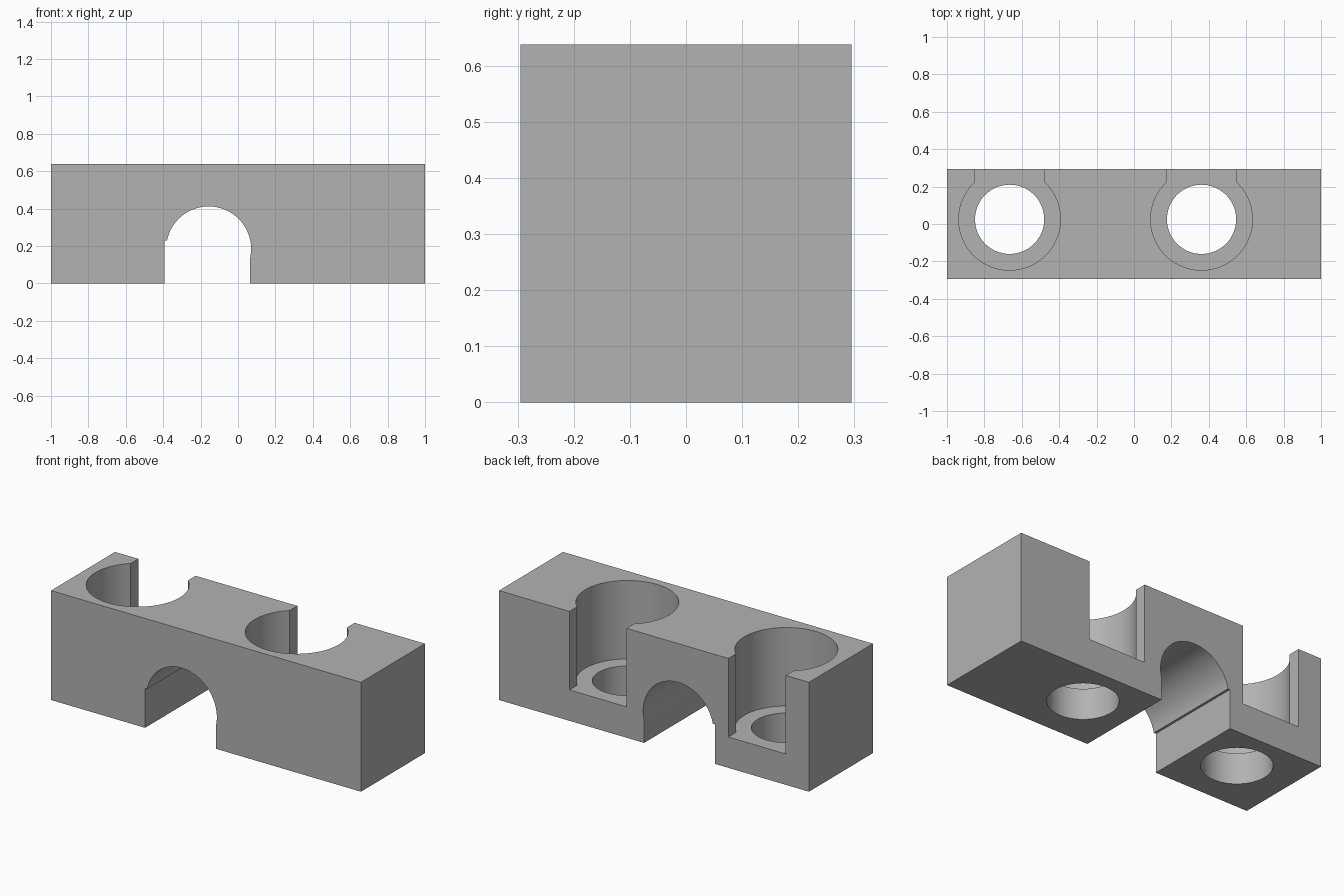
import bpy, bmesh
from math import sin, cos, pi, asin, acos
from mathutils import Vector

cube = bpy.data.objects.get("Cube")
if cube:
    bpy.data.objects.remove(cube, do_unlink=True)

grey = bpy.data.materials.new("plain grey")
grey.use_nodes = True
colour = (0.448, 0.448, 0.448, 1)
grey.diffuse_color = colour
grey.node_tree.nodes["Principled BSDF"].inputs["Base Color"].default_value = colour

DEPTH, HEIGHT = 0.295, 0.638


def arc(cx, cy, r, start, end, steps=64):
    return [(cx + r * cos(start + (end - start) * i / steps),
             cy + r * sin(start + (end - start) * i / steps)) for i in range(steps + 1)]


def prism(name, outline, low, high, along_y=False):
    """Extrude a flat outline along z, or along y for an x-z outline."""
    def place(p, h):
        return Vector((p[0], h, p[1])) if along_y else Vector((p[0], p[1], h))
    bm = bmesh.new()
    base = bm.faces.new([bm.verts.new(place(p, low)) for p in outline])
    top = bmesh.ops.extrude_face_region(bm, geom=[base])["geom"]
    bmesh.ops.translate(bm, vec=place((0, 0), high - low),
                        verts=[v for v in top if isinstance(v, bmesh.types.BMVert)])
    bmesh.ops.recalc_face_normals(bm, faces=bm.faces)
    mesh = bpy.data.meshes.new(name)
    bm.to_mesh(mesh)
    bm.free()
    mesh.materials.append(grey)
    obj = bpy.data.objects.new(name, mesh)
    bpy.context.collection.objects.link(obj)
    return obj


def cut(target, cutter):
    cutter.hide_render = True
    mod = target.modifiers.new("cut", "BOOLEAN")
    mod.operation, mod.solver, mod.object = "DIFFERENCE", "EXACT", cutter
    bpy.context.view_layer.objects.active = target
    bpy.ops.object.modifier_apply(modifier=mod.name)
    bpy.data.objects.remove(cutter, do_unlink=True)


# Solid block
block = prism("clamp_block", [(-1, -DEPTH), (1, -DEPTH), (1, DEPTH), (-1, DEPTH)], 0, HEIGHT)

# Arched channel with slightly offset straight walls
cx, cz, r = -0.157, 0.185, 0.227
left, right, step = -0.393, 0.064, 0.23
channel = [(left, -0.1), (right, -0.1)]
channel += arc(cx, cz, r, -acos((right - cx) / r), pi - asin((step - cz) / r))
channel += [(left, step)]
cut(block, prism("channel_cutter", channel, -0.5, 0.5, along_y=True))

# Bolt pockets open to the back, each with a through hole
hole_r, pocket_r, cy, floor = 0.185, 0.272, 0.025, 0.18
for x in (-0.665, 0.361):
    a = acos(hole_r / pocket_r)
    pocket = arc(x, cy, pocket_r, pi - a, 2 * pi + a)
    pocket += [(x + hole_r, 0.5), (x - hole_r, 0.5)]
    cut(block, prism("pocket_cutter", pocket, floor, 1))
    cut(block, prism("hole_cutter", arc(x, cy, hole_r, 0, 2 * pi)[:-1], -0.5, 0.5))

# Smooth curved walls, keep crisp edges
bpy.ops.object.select_all(action="DESELECT")
block.select_set(True)
bpy.context.view_layer.objects.active = block
bpy.ops.object.shade_smooth_by_angle(angle=pi / 6)
